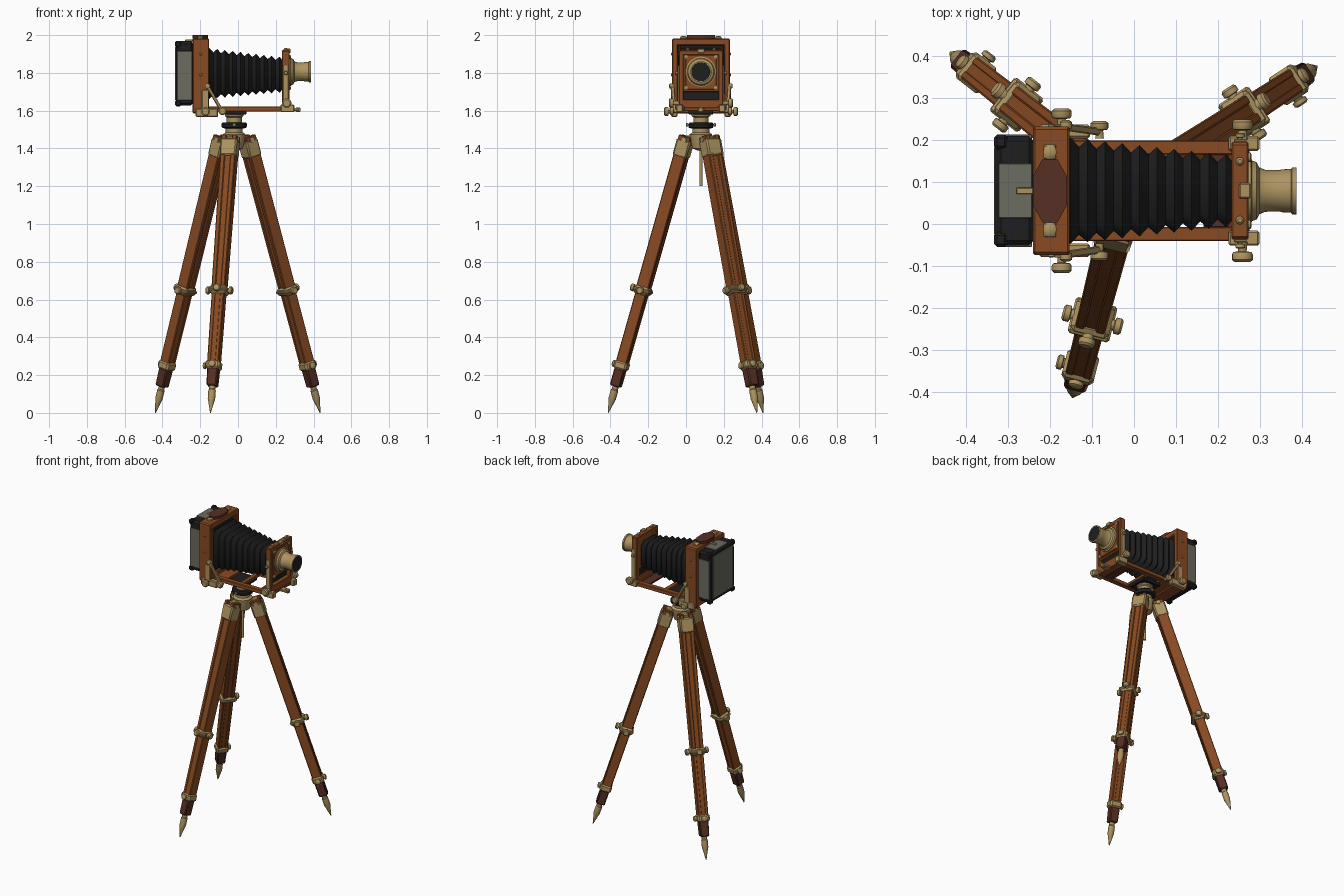
import bpy, bmesh, math
from mathutils import Vector, Matrix

if "Cube" in bpy.data.objects:
    bpy.data.objects.remove(bpy.data.objects["Cube"])

def material(name, c):
    m = bpy.data.materials.new(name)
    m.diffuse_color = (*c, 1)
    m.use_nodes = True
    m.node_tree.nodes["Principled BSDF"].inputs["Base Color"].default_value = m.diffuse_color
    return m

WOOD = material("orange wood", (0.25, 0.069, 0.016))
DARK = material("dark wood", (0.095, 0.028, 0.018))
BRASS = material("brass", (0.42, 0.296, 0.118))
BLACK = material("black leather", (0.013, 0.013, 0.014))
GREY = material("grey panel", (0.15, 0.15, 0.115))
GLASS = material("dark glass", (0.01, 0.011, 0.014))
CY = 0.079                       # camera centre line
HEAD = Vector((-0.02, CY, 0))    # tripod axis

def finish(name, bm, mat, M):
    bmesh.ops.recalc_face_normals(bm, faces=bm.faces)
    me = bpy.data.meshes.new(name)
    bm.to_mesh(me)
    bm.free()
    me.transform(M)
    me.materials.append(mat)
    me.shade_smooth()
    me.set_sharp_from_angle(angle=math.radians(35))
    ob = bpy.data.objects.new(name, me)
    bpy.context.collection.objects.link(ob)
    return ob

def box(name, lo, hi, mat, bev=0.003, M=Matrix(), taper=1):
    """Bevelled block between two corners; taper scales local x at the far z end."""
    bm = bmesh.new()
    bmesh.ops.create_cube(bm, size=1)
    for v in bm.verts:
        far = v.co.z > 0
        v.co = Vector([(a + b) / 2 + c * abs(b - a) for a, b, c in zip(lo, hi, v.co)])
        if far:
            v.co.x *= taper
    if bev:
        bmesh.ops.bevel(bm, geom=bm.edges[:], offset=bev, segments=1, affect='EDGES')
    return finish(name, bm, mat, M)

def cbox(name, x, hy, z, mat, bev=0.003):
    """Block centred on the camera line, half width hy."""
    return box(name, (x[0], CY - hy, z[0]), (x[1], CY + hy, z[1]), mat, bev)

def along(p, d):
    return Matrix.Translation(p) @ Vector(d).to_track_quat('Z', 'Y').to_matrix().to_4x4()

def lathe(name, prof, mat, M, n=24):
    """Turned part: (height, radius) profile around local z."""
    bm = bmesh.new()
    rings = [[bm.verts.new((r * math.cos(2 * math.pi * i / n), r * math.sin(2 * math.pi * i / n), h))
              for i in range(n)] for h, r in prof]
    for a, b in zip(rings, rings[1:]):
        for i in range(n):
            j = (i + 1) % n
            bm.faces.new((a[i], a[j], b[j], b[i]))
    bm.faces.new(rings[0])
    bm.faces.new(rings[-1])
    return finish(name, bm, mat, M)

def knob(name, p, d, s=1.0):
    lathe(name, [(0, .012 * s), (.022 * s, .010 * s), (.024 * s, .022 * s), (.030 * s, .025 * s),
                 (.042 * s, .025 * s), (.048 * s, .018 * s)], BRASS, along(p, d), 16)

# ---- tripod legs
feet = {"left": (-0.437, 0.408), "right": (0.435, 0.375), "front": (-0.146, -0.412)}
for key, (fx, fy) in feet.items():
    foot = Vector((fx, fy, 0))
    rad = (foot - HEAD).normalized()
    top = HEAD + rad * 0.077 + Vector((0, 0, 1.465))
    L = (foot - top).length
    W = (foot - top).normalized()
    T = Vector((0, 0, 1)).cross(rad)
    N = W.cross(T)
    M = Matrix.Translation(top) @ Matrix((T, N, W)).transposed().to_4x4()
    out = 1 if N.dot(rad) > 0 else -1
    S = lambda z: L * (1 - z / 1.465)
    n = key + "_leg_"
    for s in (-1, 1):            # outer rails with a shallow slot between
        box(n + "upper_rail", (s * .015, -.034, 0), (s * .042, .034, S(.64)), WOOD, .004, M, .86)
        box(n + "lower_rail", (s * .011, -.030, S(.66)), (s * .034, .030, S(.24)), WOOD, .004, M, .92)
    box(n + "centre_board", (-.02, -.028, .05), (.02, .028, S(.23)), WOOD, .002, M)
    box(n + "shoulder", (-.046, -.039, .02), (.046, .039, .115), BRASS, .008, M, .95)
    lathe(n + "pivot", [(-.05, .014), (.05, .014)], BRASS, M @ along((0, 0, .02), (1, 0, 0)), 14)
    # middle clamp
    c = S(.648)
    box(n + "clamp", (-.047, -.041, c - .022), (.047, .041, c + .022), BRASS, .010, M)
    box(n + "clamp_ridge", (-.051, -.045, c - .009), (.051, .045, c + .009), BRASS, .006, M)
    for d in ((1, 0, 0), (-1, 0, 0), (0, out, 0)):
        p = Vector(d) * (.037 if d[0] else .033)
        lathe(n + "clamp_knob", [(0, .015), (.016, .013), (.018, .020), (.031, .020), (.036, .015)],
              BRASS, M @ along(p + Vector((0, 0, c)), d), 14)
    # lower clamp
    c = S(.25)
    box(n + "lower_clamp", (-.039, -.036, c - .025), (.039, .036, c + .022), BRASS, .010, M)
    side = 1 if T.x * (1 if key != "front" else -1) > 0 else -1
    for d, p in (((side, 0, 0), .03), ((0, out, 0), .024)):
        lathe(n + "lower_clamp_knob", [(0, .013), (.012, .012), (.014, .018), (.024, .018), (.028, .012)],
              BRASS, M @ along(Vector(d) * p + Vector((0, 0, c)), d), 14)
    # dark foot block and pointed spike
    box(n + "foot_block", (-.030, -.028, S(.235)), (.030, .028, S(.14)), DARK, .006, M, .9)
    lathe(n + "spike", [(S(.145), .018), (S(.125), .016), (S(.12), .020), (S(.075), .020),
                        (S(.06), .016), (L, .002)], BRASS, M, 16)
    # lug joining leg to tripod head
    H = Matrix.Translation(HEAD) @ Matrix((T, rad, Vector((0, 0, 1)))).transposed().to_4x4()
    box(n + "lug", (-.02, .02, 1.42), (.02, .095, 1.468), BRASS, .006, H)

# ---- tripod head
HM = Matrix.Translation(HEAD)
lathe("tripod_hub", [(1.39, .02), (1.40, .045), (1.44, .055), (1.475, .06), (1.485, .045), (1.505, .045)], BRASS, HM, 32)
lathe("tripod_turntable", [(1.505, .05), (1.51, .064), (1.517, .067), (1.53, .067), (1.538, .06)], BLACK, HM, 32)
lathe("tripod_neck", [(1.535, .04), (1.565, .04), (1.572, .05), (1.582, .05)], BRASS, HM, 32)
lathe("centre_rod", [(1.2, .008), (1.41, .008)], BRASS, HM, 12)
for s in (-1, 1):
    knob("turntable_knob", HEAD + Vector((0, s * .06, 1.525)), (0, s, 0), .4)
cbox("mount_plate", (-.09, .045), .065, (1.58, 1.603), BLACK)

# ---- camera bed: open frame
for s in (-1, 1):
    y = CY + s * .103
    box("bed_rail", (-.24, y - .017, 1.596), (.275, y + .017, 1.622), WOOD)
for x0, x1 in ((-.24, -.07), (.02, .05), (.225, .275)):
    cbox("bed_crossbar", (x0, x1), .09, (1.598, 1.618), WOOD)
cbox("bed_front_board", (.165, .228), .088, (1.599, 1.612), DARK)
cbox("bed_latch", (.27, .32), .02, (1.597, 1.612), BRASS)
cbox("bed_latch_tip", (.305, .33), .012, (1.592, 1.617), BRASS)

# ---- rear standard: deep wooden frame
RX = (-.24, -.153)
cbox("rear_top_rail", RX, .151, (1.945, 1.983), WOOD, .005)
cbox("rear_bottom_rail", RX, .151, (1.585, 1.645), WOOD, .005)
for s in (-1, 1):
    y = CY + s * .138
    box("rear_post", (RX[0], y - .015, 1.59), (RX[1], y + .015, 1.98), WOOD, .004)
    box("rear_inner_strip", (-.2, CY + s * .108, 1.64), (-.158, CY + s * .117, 1.95), WOOD, .002)
cbox("rear_inner_panel", (-.235, -.17), .125, (1.64, 1.95), BLACK)
for s in (-1, 1):
    y = CY + s * .152
    for z in (1.79, 1.9):
        lathe("rear_stud", [(0, .008), (.004, .008), (.007, .004)], BRASS, along((-.197, y, z), (0, s, 0)), 12)
    box("rear_foot_bracket", (-.225, CY + s * .125, 1.567), (-.105, CY + s * .158, 1.612), BRASS, .005)
    box("rear_side_plate", (-.19, y, 1.60), (-.155, y + s * .007, 1.71), BRASS, .002)
    knob("rear_knob", (-.172, CY + s * .15, 1.595), (0, s, 0), .95)
    # diagonal brass brace and its screw
    a, b = Vector((-.165, CY + s * .152, 1.735)), Vector((-.08, CY + s * .14, 1.59))
    B = along(a, b - a)
    box("rear_brace", (-.009, -.008, 0), (.009, .008, (b - a).length), BRASS, .003, B)
    knob("brace_knob", (-.082, CY + s * .125, 1.598), (0, s, 0), .85)
    lathe("brace_pivot", [(0, .014), (.016, .014), (.02, .008)], BRASS, along((-.162, CY + s * .148, 1.73), (0, s, 0)), 14)
    # corner plates and handle mounts
    box("rear_corner_plate", (-.215, CY + s * .075, 1.98), (-.185, CY + s * .11, 1.990), BRASS, .003)
    lathe("handle_screw", [(0, .016), (.006, .016), (.01, .01)], BRASS, along((-.2, CY + s * .092, 1.985), (0, 0, 1)), 14)

# handle: octagonal pad with narrow ends
bm = bmesh.new()
pts = [(.018, .075), (.04, .035), (.04, -.035), (.018, -.075), (-.018, -.075), (-.04, -.035), (-.04, .035), (-.018, .075)]
f = bm.faces.new([bm.verts.new((x, y, 0)) for x, y in pts])
ext = bmesh.ops.extrude_face_region(bm, geom=[f])
for v in ext["geom"]:
    if isinstance(v, bmesh.types.BMVert):
        v.co.z += .019
finish("carry_handle", bm, DARK, Matrix.Translation((-.2, CY, 1.981)))

# ---- film back: black box with grey panels
cbox("film_back", (-.329, -.238), .13, (1.628, 1.965), BLACK, .012)
cbox("film_back_rear_panel", (-.3325, -.32), .105, (1.655, 1.94), GREY, .002)
cbox("film_back_top_panel", (-.322, -.243), .065, (1.955, 1.9685), GREY, .001)
cbox("film_back_side_panels", (-.322, -.243), .1335, (1.655, 1.915), GREY, .001)
cbox("film_back_clip", (-.28, -.24), .008, (1.966, 1.976), BRASS, .002)
for s in (-1, 1):
    for z in (1.640, 1.953):
        box("film_back_corner", (-.3335, CY + s * .098, z - .018), (-.30, CY + s * .134, z + .016), BLACK, .008)

# ---- bellows: pleated tapering tube
bm = bmesh.new()
FOLDS, prev = 10, None
for i in range(2 * FOLDS + 1):
    t = i / (2 * FOLDS)
    dip = .020 * (i % 2 == 0)
    hy, hz, zc = .129 - .045 * t - dip, .137 - .044 * t - dip, 1.797 - .007 * t
    x, k = -.172 + .412 * t, .03 - dip * .4
    sec = [(hy - k, hz), (hy, hz - k), (hy, k - hz), (hy - k, -hz),
           (k - hy, -hz), (-hy, k - hz), (-hy, hz - k), (k - hy, hz)]
    ring = [bm.verts.new((x, CY + y, zc + z)) for y, z in sec]
    if prev:
        for j in range(8):
            bm.faces.new((prev[j], prev[(j + 1) % 8], ring[(j + 1) % 8], ring[j]))
    prev = ring
finish("bellows", bm, BLACK, Matrix())

# ---- front standard
for s in (-1, 1):
    y = CY + s * .104
    box("front_post", (.232, y - .012, 1.605), (.272, y + .012, 1.915), WOOD)
    lathe("post_cap", [(0, .010), (.012, .010), (.018, .005)], BRASS, along((.252, CY + s * .07, 1.915), (0, 0, 1)), 14)
    box("front_side_plate", (.238, CY + s * .115, 1.60), (.268, CY + s * .123, 1.84), BRASS, .002)
    box("front_foot", (.225, CY + s * .095, 1.592), (.298, CY + s * .13, 1.632), BRASS, .004)
    knob("front_knob", (.258, CY + s * .122, 1.64), (0, s, 0), 1)
    knob("front_tilt_knob", (.253, CY + s * .116, 1.80), (0, s, 0), .45)
    for z in (1.72, 1.885):
        lathe("lens_board_screw", [(0, .011), (.006, .011), (.009, .005)], BRASS, along((.271, CY + s * .08, z), (1, 0, 0)), 12)
cbox("front_top_rail", (.232, .272), .112, (1.895, 1.92), WOOD)
cbox("front_bottom_rail", (.232, .272), .112, (1.61, 1.66), WOOD)
cbox("front_slot_panel", (.234, .245), .095, (1.65, 1.71), BLACK)
cbox("lens_board_frame", (.234, .262), .095, (1.70, 1.90), WOOD)
cbox("lens_board", (.25, .272), .083, (1.712, 1.895), WOOD)
cbox("lens_board_clip", (.25, .278), .018, (1.905, 1.928), BRASS)

# ---- lens
LM = along((0, CY, 1.806), (1, 0, 0))
lathe("lens_barrel", [(.268, .08), (.278, .08), (.281, .072), (.292, .068), (.298, .056), (.312, .050),
                      (.345, .049), (.352, .051), (.374, .052), (.376, .056), (.387, .056), (.387, .050),
                      (.36, .044)], BRASS, LM, 40)
lathe("lens_hood_lining", [(.3865, .0495), (.362, .0435), (.361, .001)], BLACK, LM, 40)
lathe("lens_glass", [(.358, .041), (.364, .038), (.369, .026), (.371, .004)], GLASS, LM, 32)
